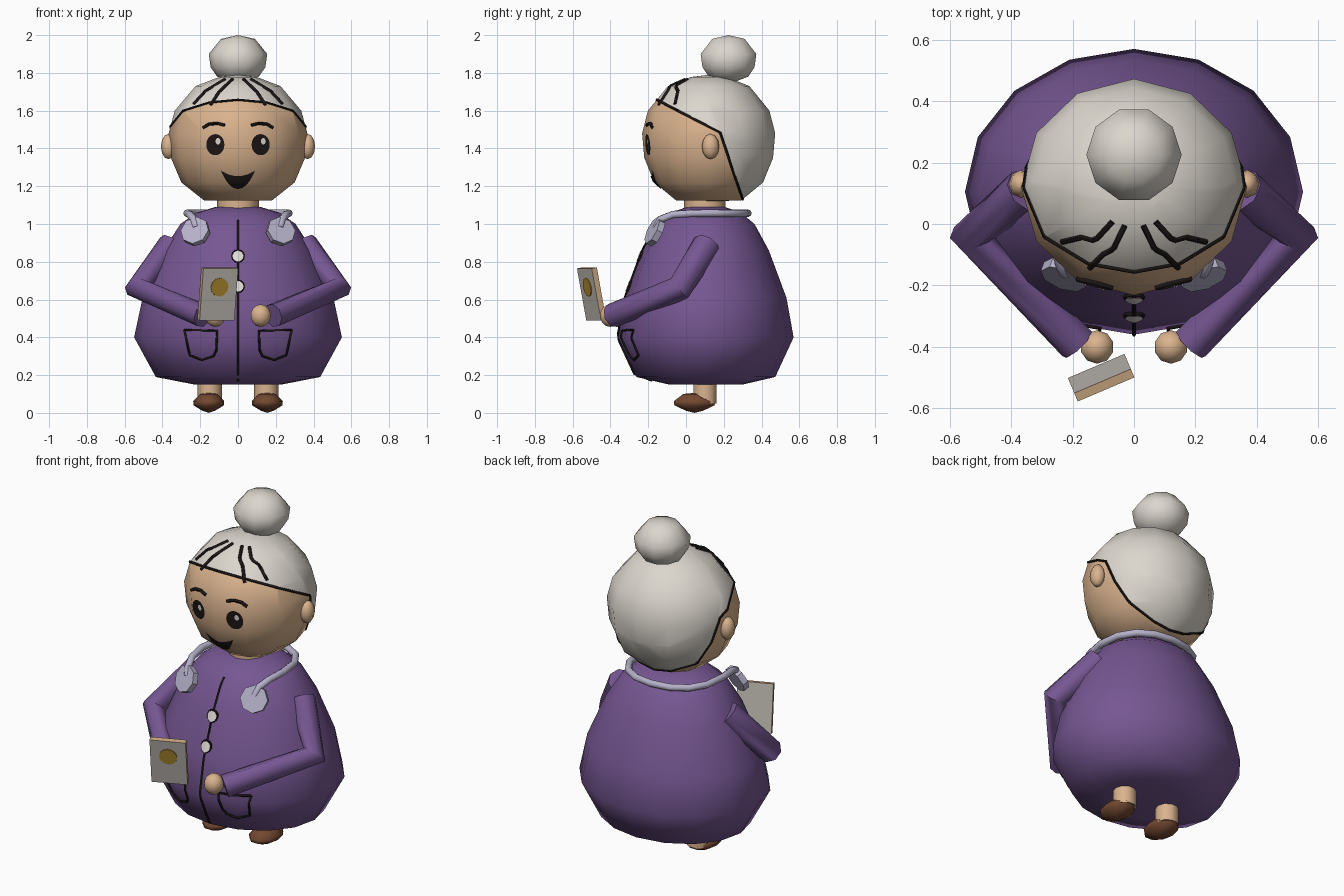
import bpy, bmesh, math
from mathutils import Vector
from mathutils.bvhtree import BVHTree

if "Cube" in bpy.data.objects:
    bpy.data.objects.remove(bpy.data.objects["Cube"], do_unlink=True)


def material(name, r, g, b):
    m = bpy.data.materials.new(name)
    m.use_nodes = True
    m.diffuse_color = (r, g, b, 1)
    bsdf = next(n for n in m.node_tree.nodes if n.type == "BSDF_PRINCIPLED")
    bsdf.inputs["Base Color"].default_value = (r, g, b, 1)
    bsdf.inputs["Roughness"].default_value = 0.8
    return m


PURPLE = material("purple cloth", .18, .095, .29)
SKIN = material("skin", .70, .45, .27)
HAIR = material("grey hair", .71, .67, .61)
BROWN = material("brown leather", .17, .065, .03)
BLACK = material("black ink", .012, .008, .008)
LILAC = material("pale lilac", .47, .44, .59)
WHITE = material("button white", .75, .70, .68)
COVER = material("book grey", .50, .47, .43)
GOLD = material("gold", .42, .25, .03)
PAGES = material("page tan", .60, .39, .22)


def finish(obj, name, mat, angle=60):
    obj.name = name
    if mat:
        obj.data.materials.append(mat)
    bpy.ops.object.select_all(action="DESELECT")
    obj.select_set(True)
    bpy.context.view_layer.objects.active = obj
    if obj.type == "CURVE":
        bpy.ops.object.convert(target="MESH")
        obj = bpy.context.view_layer.objects.active
    bpy.ops.object.shade_smooth_by_angle(angle=math.radians(angle))
    return obj


def from_bmesh(bm, name, mat, angle=60):
    me = bpy.data.meshes.new(name)
    bm.to_mesh(me)
    bm.free()
    obj = bpy.data.objects.new(name, me)
    bpy.context.collection.objects.link(obj)
    return finish(obj, name, mat, angle)


def lathe_bm(profile, segs, centre, depth=1.0):
    """Spin (radius, z) points round a vertical axis; depth scales y."""
    bm = bmesh.new()
    vs = [bm.verts.new((r, 0, z)) for r, z in profile]
    edges = [bm.edges.new(p) for p in zip(vs, vs[1:])]
    bmesh.ops.spin(bm, geom=vs + edges, axis=(0, 0, 1), cent=(0, 0, 0),
                   angle=math.tau, steps=segs, use_duplicate=False)
    bmesh.ops.remove_doubles(bm, verts=bm.verts[:], dist=.0005)
    for v in bm.verts:
        v.co = Vector((v.co.x + centre[0], v.co.y * depth + centre[1], v.co.z))
    bmesh.ops.recalc_face_normals(bm, faces=bm.faces[:])
    return bm


def ball(name, mat, loc, radii, segs=10, rings=7):
    bm = bmesh.new()
    bmesh.ops.create_uvsphere(bm, u_segments=segs, v_segments=rings, radius=1)
    for v in bm.verts:
        v.co = Vector(a * b for a, b in zip(v.co, radii)) + Vector(loc)
    return from_bmesh(bm, name, mat)


def tube(name, mat, paths, radius, res=1, taper=1.0):
    cu = bpy.data.curves.new(name, "CURVE")
    cu.dimensions = "3D"
    cu.bevel_depth, cu.bevel_resolution, cu.use_fill_caps = radius, res, True
    for path in paths:
        sp = cu.splines.new("POLY")
        sp.points.add(len(path) - 1)
        for i, (pt, co) in enumerate(zip(sp.points, path)):
            pt.co = (*co, 1)
            pt.radius = 1 + (taper - 1) * i / (len(path) - 1)
    obj = bpy.data.objects.new(name, cu)
    bpy.context.collection.objects.link(obj)
    return finish(obj, name, mat)


def surface(obj):
    me = obj.data
    return BVHTree.FromPolygons([v.co for v in me.vertices], [p.vertices[:] for p in me.polygons])


def project(tree, x, z, off=.004):
    hit = tree.ray_cast(Vector((x, -2, z)), Vector((0, 1, 0)))[0]
    return Vector((x, (hit.y if hit else .1) - off, z))


def drawn(tree, keys, steps=6):
    """Lay a polyline of (x, z) keys on the front of a surface."""
    out = [project(tree, *keys[0])]
    for (x0, z0), (x1, z1) in zip(keys, keys[1:]):
        for t in (i / steps for i in range(1, steps + 1)):
            out.append(project(tree, x0 + (x1 - x0) * t, z0 + (z1 - z0) * t))
    return out


def patch(name, mat, tree, cx, half, low, high, off=.006, n=12, m=5):
    """Thin plate on a surface between two height rules of u in -1..1."""
    bm = bmesh.new()
    grid = []
    for i in range(n + 1):
        u = -math.cos(math.pi * i / n)
        lo, hi = low(u), high(u)
        grid.append([bm.verts.new(project(tree, cx + half * u, lo + (hi - lo) * j / m, off))
                     for j in range(m + 1)])
    for a, b in zip(grid, grid[1:]):
        for j in range(m):
            bm.faces.new((a[j], b[j], b[j + 1], a[j + 1]))
    bmesh.ops.remove_doubles(bm, verts=bm.verts[:], dist=.0003)
    return from_bmesh(bm, name, mat)


def oval(name, mat, tree, cx, cz, rx, rz, off):
    arc = lambda u: rz * math.sqrt(max(0, 1 - u * u))
    return patch(name, mat, tree, cx, rx, lambda u: cz - arc(u), lambda u: cz + arc(u), off)


# Coat
coat = from_bmesh(lathe_bm([(0, .15), (.23, .15), (.435, .19), (.55, .4), (.505, .61), (.395, .86),
                            (.305, 1), (.22, 1.06), (.12, 1.09), (0, 1.09)], 16, (0, .105), .845),
                  "coat", PURPLE)
coat_bvh = surface(coat)

# Neck and head
from_bmesh(lathe_bm([(0, 1.04), (.11, 1.04), (.11, 1.16), (0, 1.16)], 12, (0, .1)), "neck", SKIN)
bm = lathe_bm([(0, 1.12), (.18, 1.125), (.3, 1.22), (.355, 1.35), (.367, 1.48), (.335, 1.6),
               (.225, 1.73), (.1, 1.778), (0, 1.79)], 12, (0, .12), .96)
# Hair covers everything above the fringe plane or behind the nape plane
planes = [(Vector((0, -.16, 1.66)), Vector((0, .175, .34))),
          (Vector((0, .18, 1.485)), Vector((0, .325, .11)))]
for co, no in planes:
    bmesh.ops.bisect_plane(bm, geom=bm.verts[:] + bm.edges[:] + bm.faces[:], plane_co=co, plane_no=no)
for f in bm.faces:
    mid = f.calc_center_median()
    f.material_index = int(any((mid - co).dot(no) > 0 for co, no in planes))
hairline = [[v.co.copy() for v in e.verts] for e in bm.edges
            if len({f.material_index for f in e.link_faces}) > 1]
head = from_bmesh(bm, "head", SKIN)
head.data.materials.append(HAIR)
head_bvh = surface(head)
tube("hairline", BLACK, hairline, .007)
from_bmesh(lathe_bm([(0, 1.74), (.11, 1.78), (.145, 1.83), (.155, 1.9), (.09, 1.98), (0, 2)],
                    10, (0, .225)), "hair_bun", HAIR)

# Face, hair strands, limbs and paired details
for side, s in (("left", 1), ("right", -1)):
    ball(side + "_ear", SKIN, (s * .368, .13, 1.41), (.04, .046, .067), 8, 6)
    oval(side + "_eye", BLACK, head_bvh, s * .12, 1.42, .048, .056, .006)
    oval(side + "_eye_glint", WHITE, head_bvh, s * .12 + .014, 1.438, .013, .017, .010)
    tube(side + "_eyebrow", BLACK, [drawn(head_bvh, [(s * .185, 1.51), (s * .155, 1.528),
                                                     (s * .11, 1.533), (s * .07, 1.523)], 3)], .009)
    tube(side + "_hair_strands", BLACK,
         [drawn(head_bvh, [(s * .07, 1.765), (s * .17, 1.705), (s * .235, 1.635)]),
          drawn(head_bvh, [(s * .03, 1.765), (s * .1, 1.7), (s * .145, 1.63)])], .009)

    tube(side + "_sleeve", PURPLE, [[(s * .35, .11, .89), (s * .53, -.035, .66),
                                     (s * .185, -.39, .515)]], .075, 2, .86)
    ball(side + "_hand", SKIN, (s * .12, -.4, .515), (.056, .056, .06))

    from_bmesh(lathe_bm([(0, .05), (.064, .05), (.064, .22), (0, .22)], 10, (s * .15, .1)),
               side + "_leg", SKIN)
    from_bmesh(lathe_bm([(0, 0), (.035, .012), (.08, .04), (.082, .062), (.045, .1), (0, .106)],
                        10, (s * .155, .045), 1.4), side + "_shoe", BROWN)

    # Pocket outline
    tube(side + "_pocket", BLACK, [drawn(coat_bvh, [
        (s * .285, .44), (s * .11, .435), (s * .115, .33), (s * .13, .3), (s * .19, .28),
        (s * .255, .305), (s * .285, .44)])], .006)

    # Scarf end disc
    bpy.ops.mesh.primitive_cylinder_add(vertices=8, radius=.078, depth=.035,
                                        location=(s * .225, -.165, .96),
                                        rotation=(math.radians(65), 0, s * .35))
    finish(bpy.context.object, side + "_scarf_disc", LILAC, 40)

patch("mouth", BLACK, head_bvh, 0, .09,
      lambda u: 1.283 - .098 * (1 - abs(u) ** 2.2), lambda u: 1.283 - .03 * (1 - u * u))

# Scarf cord round the collar
half = [(.222, -.16, .98), (.235, -.135, 1.025), (.255, -.07, 1.05), (.27, .04, 1.057),
        (.255, .17, 1.057), (.2, .26, 1.057), (.11, .312, 1.057)]
cord = half + [(0, .328, 1.057)] + [(-x, y, z) for x, y, z in reversed(half)]
tube("scarf_cord", LILAC, [cord], .02, 2)

# Coat opening and buttons
tube("coat_opening", BLACK, [drawn(coat_bvh, [(0, 1.02), (0, .17)], 24)], .006)
for name, z in (("upper", .83), ("lower", .67)):
    oval(name + "_button", WHITE, coat_bvh, 0, z, .029, .029, .012)
    ring = [(.03 * math.cos(a), z + .03 * math.sin(a)) for a in (math.tau * i / 12 for i in range(13))]
    tube(name + "_button_rim", BLACK, [drawn(coat_bvh, ring, 1)], .006)

# Book with grey covers, tan page edges and a gold emblem
bpy.ops.mesh.primitive_cube_add(size=1)
book = bpy.context.object
book.location, book.rotation_euler = (-.107, -.5, .63), (math.radians(11), 0, math.radians(23))
book.scale = (.2, .03, .28)
finish(book, "book", COVER, 20)
book.data.materials.append(PAGES)
for p in book.data.polygons:
    p.material_index = int(abs(p.normal.y) < .5)
bpy.ops.mesh.primitive_cylinder_add(vertices=12, radius=.05, depth=.006)
emblem = bpy.context.object
emblem.rotation_euler = (math.radians(101), 0, math.radians(23))
bpy.context.view_layer.update()
emblem.location = book.matrix_world @ Vector((0, -.56, .14))
finish(emblem, "book_emblem", GOLD, 30)
